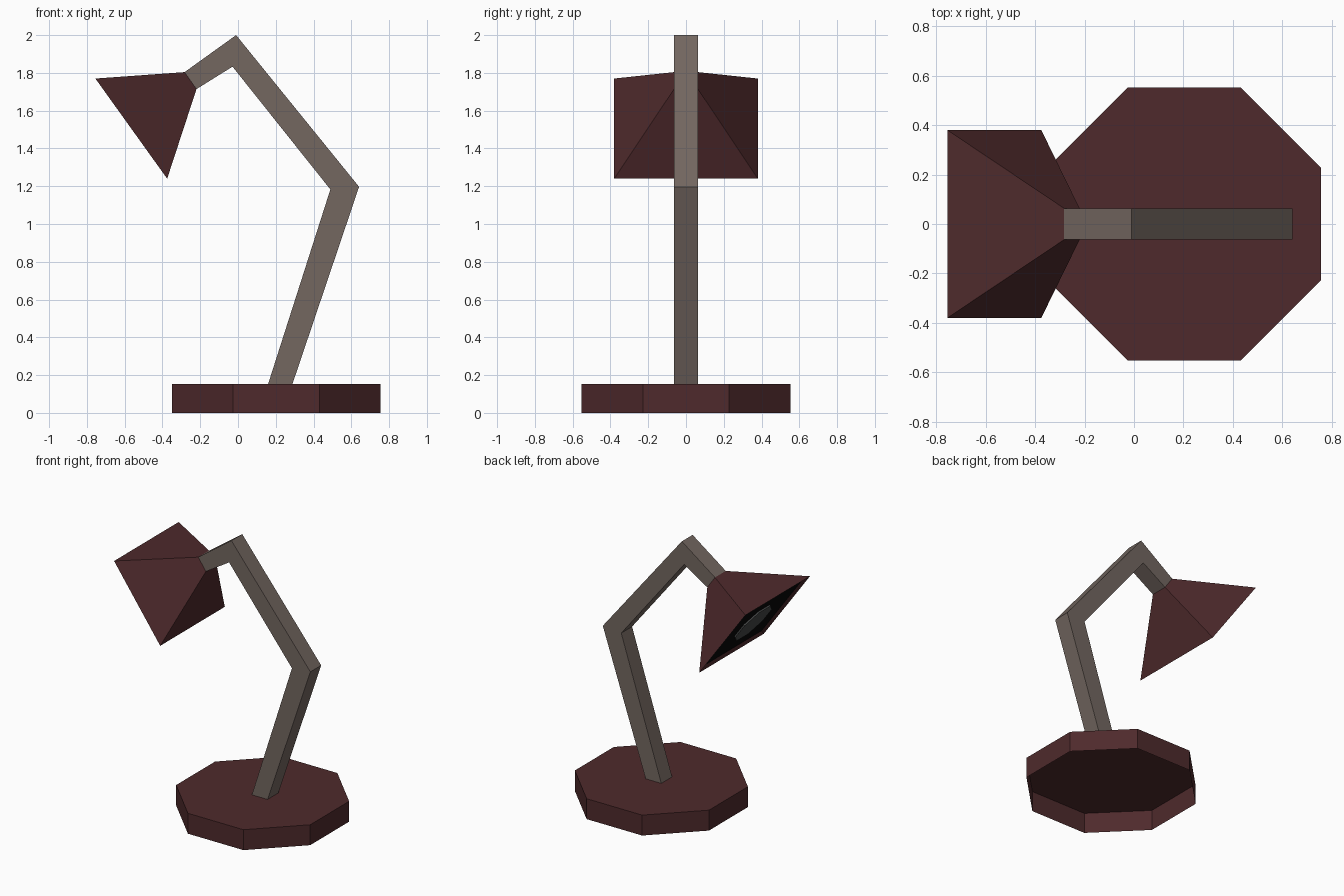
import bpy, bmesh, math
from mathutils import Vector, Matrix

if "Cube" in bpy.data.objects:
    bpy.data.objects.remove(bpy.data.objects["Cube"])


def material(name, rgb):
    m = bpy.data.materials.new(name)
    m.diffuse_color = (*rgb, 1)
    m.use_nodes = True
    m.node_tree.nodes["Principled BSDF"].inputs["Base Color"].default_value = m.diffuse_color
    return m


BROWN = material("dark brown", (0.077, 0.023, 0.025))
STEEL = material("warm grey", (0.172, 0.136, 0.118))
BLACK = material("black", (0.002, 0.002, 0.002))
GLASS = material("bulb grey", (0.065, 0.068, 0.068))


def finish(bm, name, *mats):
    mesh = bpy.data.meshes.new(name)
    bm.to_mesh(mesh)
    bm.free()
    for m in mats:
        mesh.materials.append(m)
    obj = bpy.data.objects.new(name, mesh)
    bpy.context.collection.objects.link(obj)
    return obj


def loft(stations):
    """Rectangular tube through stations (xz point, xz point, half width in y)."""
    bm = bmesh.new()
    rings = [[bm.verts.new((p[0], y, p[1])) for p, y in
              ((a, -w), (b, -w), (b, w), (a, w))] for a, b, w in stations]
    for r, s in zip(rings, rings[1:]):
        for i in range(4):
            j = (i + 1) % 4
            bm.faces.new((r[i], r[j], s[j], s[i]))
    bm.faces.new(rings[0][::-1])
    bm.faces.new(rings[-1])
    bmesh.ops.recalc_face_normals(bm, faces=bm.faces)
    return bm


def octagon(apothem, depth, matrix):
    """Eight-sided disc with flat sides facing the local axes."""
    bm = bmesh.new()
    r = apothem / math.cos(math.pi / 8)
    bmesh.ops.create_cone(bm, cap_ends=True, segments=8, radius1=r, radius2=r, depth=depth)
    if max(v.co.x for v in bm.verts) > r - 1e-4:
        matrix = matrix @ Matrix.Rotation(math.pi / 8, 4, 'Z')
    bmesh.ops.transform(bm, verts=bm.verts, matrix=matrix)
    return bm


# Octagonal foot, hollow underneath
H = 0.152
bm = octagon(0.5525, H, Matrix.Translation((0.203, 0, H / 2)))
bmesh.ops.delete(bm, geom=[f for f in bm.faces if f.normal.z < -0.9], context='FACES_ONLY')
finish(bm, "base", BROWN)

# Bent square arm standing on the foot
W = 0.0635
neck_top, neck_low = (-0.283, 1.804), (-0.220, 1.714)
bm = loft([((0.159, H), (0.288, H), W),
           ((0.489, 1.183), (0.641, 1.197), W),
           ((-0.029, 1.833), (-0.010, 2.0), W),
           (neck_low, neck_top, W)])
bmesh.ops.delete(bm, geom=[f for f in bm.faces if f.normal.z < -0.95], context='FACES_ONLY')
finish(bm, "arm", STEEL)

# Flared shade with a slightly recessed black mouth
rim_top, rim_low = (-0.755, 1.770), (-0.375, 1.240)
bm = loft([(neck_top, neck_low, W), (rim_top, rim_low, 0.38)])
mouth = max(bm.faces, key=lambda f: f.calc_area() if f.normal.z < -0.5 and f.normal.x < -0.7 else 0)
normal = mouth.normal.copy()
center = mouth.calc_center_median()
bmesh.ops.inset_region(bm, faces=[mouth], thickness=0.03, depth=0)
bmesh.ops.translate(bm, verts=mouth.verts, vec=normal * -0.02)
mouth.material_index = 1
finish(bm, "shade", BROWN, BLACK)

# Bulb disc in the mouth
rot = normal.to_track_quat('Z', 'Y').to_matrix().to_4x4()
bm = octagon(0.16, 0.012, Matrix.Translation(center - normal * 0.016) @ rot)
finish(bm, "bulb", GLASS)
